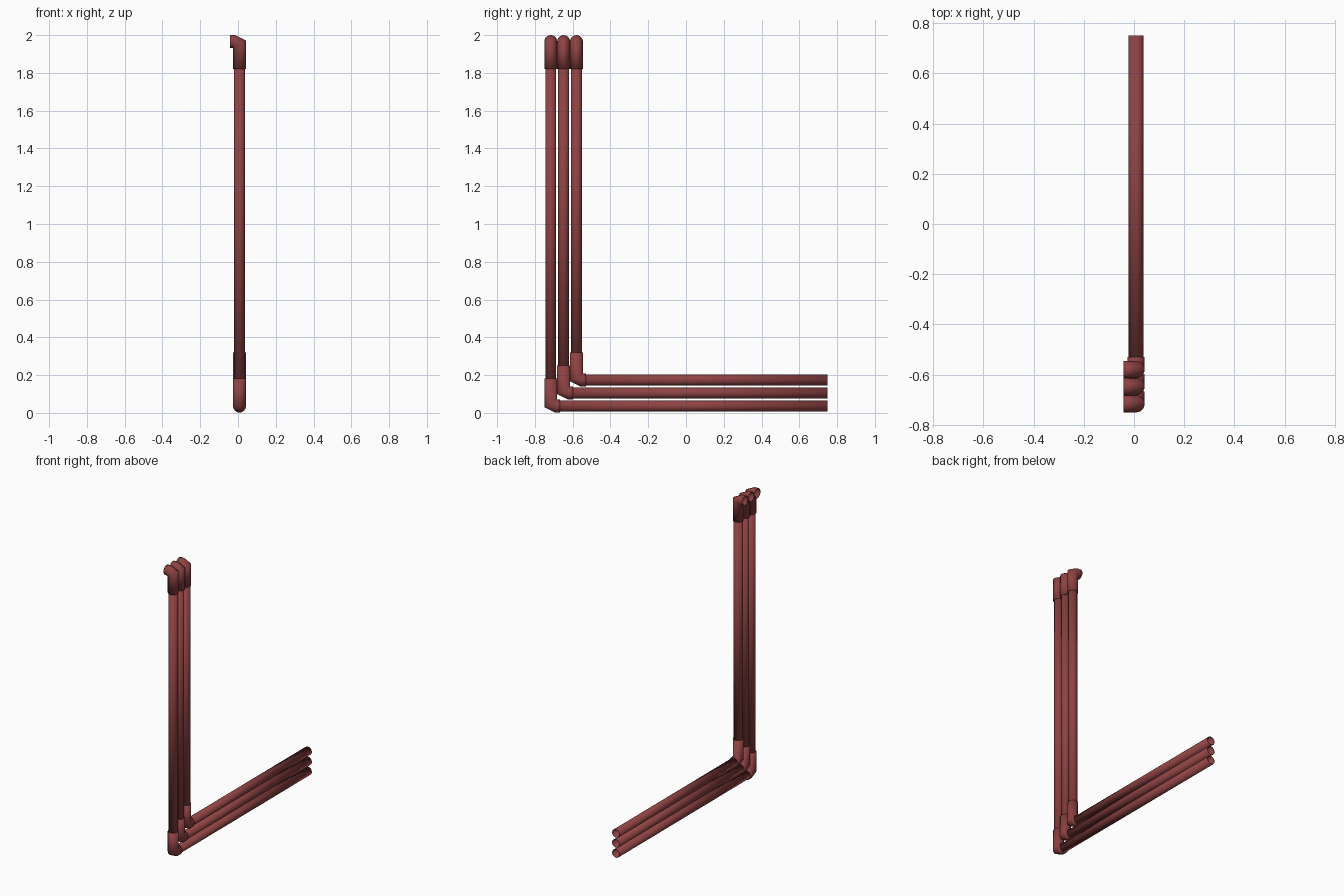
import bpy, bmesh, math
from mathutils import Vector

if "Cube" in bpy.data.objects:
    bpy.data.objects.remove(bpy.data.objects["Cube"])

SIDES = 24
CX = 0.008           # x of the pipe axes
PIPE_R, FIT_R = 0.029, 0.034

mat = bpy.data.materials.new("red_brown_paint")
mat.diffuse_color = (0.27, 0.055, 0.055, 1)
mat.use_nodes = True
mat.node_tree.nodes["Principled BSDF"].inputs["Base Color"].default_value = mat.diffuse_color


def tube(name, points, radius, normal):
    """Sweep a circle along a planar path with mitred bends, then add wall thickness."""
    pts = [Vector(p) for p in points]
    b = Vector(normal)
    bm = bmesh.new()
    rings = []
    for i, p in enumerate(pts):
        t_in = (p - pts[i - 1]).normalized() if i else (pts[1] - p).normalized()
        t_out = (pts[i + 1] - p).normalized() if i < len(pts) - 1 else t_in
        t = (t_in + t_out).normalized()
        m = b.cross(t) / t.dot(t_in)
        rings.append([bm.verts.new(p + radius * (math.cos(a) * m + math.sin(a) * b))
                      for a in (2 * math.pi * k / SIDES for k in range(SIDES))])
    for r0, r1 in zip(rings, rings[1:]):
        for k in range(SIDES):
            j = (k + 1) % SIDES
            bm.faces.new((r0[k], r1[k], r1[j], r0[j]))
    bmesh.ops.recalc_face_normals(bm, faces=bm.faces)
    # make sure normals point away from the axis
    f = bm.faces[0]
    f.normal_update()
    if f.normal.dot(f.calc_center_median() - (pts[0] + pts[1]) / 2) < 0:
        bmesh.ops.reverse_faces(bm, faces=bm.faces)
    mesh = bpy.data.meshes.new(name)
    bm.to_mesh(mesh)
    bm.free()
    ob = bpy.data.objects.new(name, mesh)
    bpy.context.collection.objects.link(ob)
    mesh.materials.append(mat)
    wall = ob.modifiers.new("wall", 'SOLIDIFY')
    wall.thickness = 0.004
    wall.offset = -1
    bpy.ops.object.select_all(action='DESELECT')
    ob.select_set(True)
    bpy.context.view_layer.objects.active = ob
    bpy.ops.object.shade_smooth_by_angle(angle=math.radians(70))
    return ob


def elbow(name, corner, long_dir, short_dir):
    """Fitting with a long sleeve, a cut corner and a short outlet."""
    c, l, s = Vector(corner), Vector(long_dir), Vector(short_dir)
    tube(name, [c + l * 0.145, c + l * 0.015, c + s * 0.03, c + s * 0.05],
         FIT_R, l.cross(s))


# Three nested pipe runs: outer, middle, inner
for i, label in enumerate(("outer", "middle", "inner")):
    y = -0.716 + 0.068 * i
    z = 0.036 + 0.069 * i
    top = 1.966
    # straight pipes
    tube(label + "_vertical_pipe", [(CX, y, z + 0.04), (CX, y, top - 0.04)], PIPE_R, (1, 0, 0))
    tube(label + "_horizontal_pipe", [(CX, y + 0.04, z), (CX, 0.75, z)], PIPE_R, (1, 0, 0))
    # bottom elbow turns to the back, top elbow turns to the side
    elbow(label + "_bottom_elbow", (CX, y, z), (0, 0, 1), (0, 1, 0))
    elbow(label + "_top_elbow", (CX, y, top), (0, 0, -1), (-1, 0, 0))
